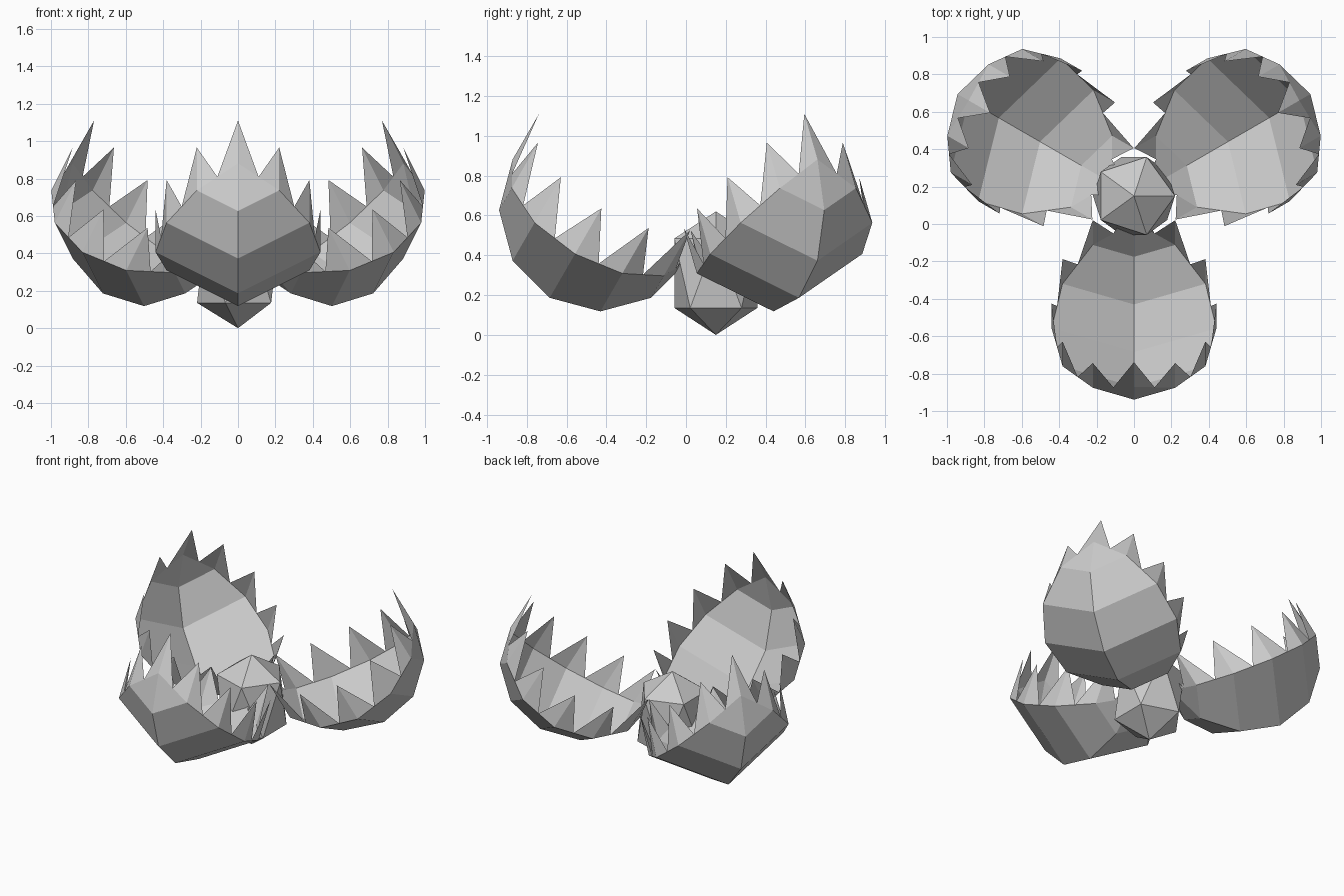
import bpy, bmesh
from math import sin, cos, radians
from mathutils import Vector, Matrix

if "Cube" in bpy.data.objects:
    bpy.data.objects.remove(bpy.data.objects["Cube"])

HUB = Vector((0, 0.15, 0))          # axis of the threefold layout
R = 0.509                           # radius of each cup
CENTRE = Vector((0, -0.43, 0.627))  # centre of the front cup
AXIS = Vector((0, -cos(radians(30)), sin(radians(30))))   # length of the cup
DOWN = Vector((0, -0.5, -sin(radians(60))))               # towards the keel
TOOTH = 0.264


def cup_point(theta, az):
    t, a = radians(theta), radians(az)
    return CENTRE + R * (cos(t) * AXIS + sin(t) * (cos(a) * DOWN + Vector((sin(a), 0, 0))))


def make_object(name, bm):
    bmesh.ops.remove_doubles(bm, verts=bm.verts, dist=0.0005)
    bmesh.ops.recalc_face_normals(bm, faces=bm.faces)
    mesh = bpy.data.meshes.new(name)
    bm.to_mesh(mesh)
    bm.free()
    ob = bpy.data.objects.new(name, mesh)
    bpy.context.collection.objects.link(ob)
    return ob


def add_face(bm, *points):
    bm.faces.new([bm.verts.new(p) for p in points])


def make_trap(name, angle):
    bm = bmesh.new()
    steps = range(0, 181, 30)
    keel = [cup_point(t, 0) for t in steps]
    rims = [[cup_point(t, az) for t in steps] for az in (60, -60)]
    for rim in rims:
        # two-sided cup: one strip of facets from keel to rim
        add_face(bm, keel[0], keel[1], rim[1])
        for i in range(1, 5):
            add_face(bm, keel[i], keel[i + 1], rim[i + 1], rim[i])
        add_face(bm, keel[5], keel[6], rim[5])
    # a folded tooth on every rim corner
    loop = rims[0] + rims[1][5:0:-1]
    n = len(loop)
    for i, p in enumerate(loop):
        tip = p - DOWN * TOOTH
        before, after = (p + loop[i - 1]) / 2, (p + loop[(i + 1) % n]) / 2
        add_face(bm, before, p, tip)
        add_face(bm, p, after, tip)
    bmesh.ops.rotate(bm, verts=bm.verts, cent=HUB,
                     matrix=Matrix.Rotation(radians(angle), 3, 'Z'))
    make_object(name, bm)


# three toothed leaf traps around the hub
for name, angle in (("front_trap", 0), ("right_trap", 120), ("left_trap", 240)):
    make_trap(name, angle)

# central bulb: icosahedron stretched between its two rings
bm = bmesh.new()
bmesh.ops.create_icosphere(bm, subdivisions=1, radius=0.245)
for v in bm.verts:
    v.co += HUB + Vector((0, 0, 0.245 + (0.13 if v.co.z > 0 else 0)))
make_object("central_bulb", bm)
